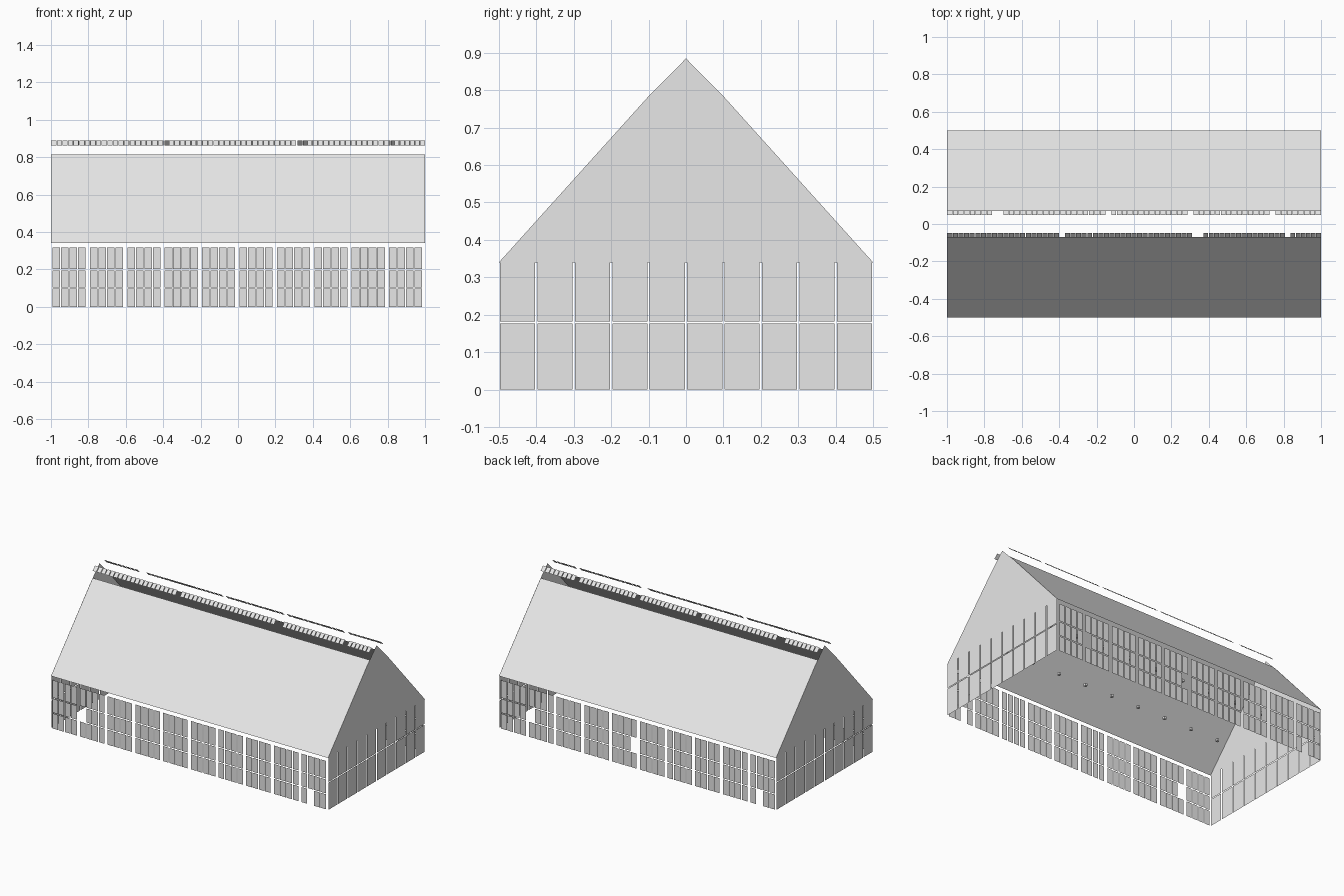
import bpy, bmesh
from mathutils import Vector

if "Cube" in bpy.data.objects:
    bpy.data.objects.remove(bpy.data.objects["Cube"])

grey = bpy.data.materials.new("light_grey")
grey.diffuse_color = (0.8, 0.8, 0.8, 1)
grey.use_nodes = True
grey.node_tree.nodes["Principled BSDF"].inputs["Base Color"].default_value = grey.diffuse_color


def make(name, faces, outward):
    """Build one object from flat faces, all turned towards outward."""
    bm = bmesh.new()
    for pts in faces:
        f = bm.faces.new([bm.verts.new(p) for p in pts])
        f.normal_update()
        if f.normal.dot(Vector(outward)) < 0:
            f.normal_flip()
    me = bpy.data.meshes.new(name)
    bm.to_mesh(me)
    bm.free()
    me.materials.append(grey)
    ob = bpy.data.objects.new(name, me)
    bpy.context.collection.objects.link(ob)
    return ob


def strip(x0, x1, low, high):
    """Quad along x between two (y, z) points."""
    return [(x0, *low), (x1, *low), (x1, *high), (x0, *high)]


# rows of the long walls, and missing panels as (bay, column, row)
ROWS = [(0, 0.098), (0.104, 0.195), (0.201, 0.316)]
HOLES = {-1: {(9, 1, 0), (1, 0, 1)}, 1: {(0, 2, 0), (5, 0, 1), (8, 3, 1)}}
# gaps in the ridge tiles
GAPS = {-1: [(-0.40, -0.37), (0.312, 0.369), (0.808, 0.836)],
        1: [(-0.757, -0.70), (-0.152, -0.123), (0.287, 0.316), (0.726, 0.755)]}

for s, side in ((-1, "front"), (1, "back")):
    # long wall: ten bays of four columns and three rows
    panels = []
    for bay in range(10):
        left = -0.992 + 0.2 * bay
        for col in range(4):
            x0 = left + 0.0455 * col
            for row, (z0, z1) in enumerate(ROWS):
                if (bay, col, row) not in HOLES[s]:
                    panels.append(strip(x0, x0 + 0.0405, (s * 0.498, z0), (s * 0.498, z1)))
    make(side + "_wall_panels", panels, (0, s, 0))

    # roof slope, open near the ridge
    make(side + "_roof", [strip(-1, 1, (s * 0.5, 0.34), (s * 0.07, 0.815))], (0, s, 1))

    # raised ridge tiles in runs between the gaps
    tiles, start = [], -1
    for g0, g1 in GAPS[s] + [(1, 1)]:
        n = round((g0 - start) / 0.0297)
        step = (g0 - start) / n
        for i in range(n):
            x = start + i * step
            tiles.append(strip(x + 0.0015, x + step - 0.0015,
                               (s * 0.073, 0.863), (s * 0.048, 0.888)))
        start = g1
    make(side + "_ridge_tiles", tiles, (0, s, 1))

    # small pegs inside, one at each bay line
    for i in range(9):
        bpy.ops.mesh.primitive_cube_add(size=0.016, location=(-0.8 + 0.2 * i, s * 0.2, 0.37))
        bpy.context.object.name = side + "_inner_peg"
        bpy.context.object.data.materials.append(grey)

for s, side in ((-1, "left"), (1, "right")):
    # end wall: ten columns in two rows
    panels = []
    for col in range(10):
        y0, y1 = -0.497 + 0.1 * col, -0.403 + 0.1 * col
        for z0, z1 in ((0, 0.177), (0.182, 0.34)):
            panels.append([(s, y0, z0), (s, y1, z0), (s, y1, z1), (s, y0, z1)])
    make(side + "_end_panels", panels, (s, 0, 0))

    # gable with a slight bend below the peak
    profile = [(-0.5, 0.34), (0.5, 0.34), (0.1, 0.784), (0, 0.885), (-0.1, 0.784)]
    make(side + "_gable", [[(s, y, z) for y, z in profile]], (s, 0, 0))
